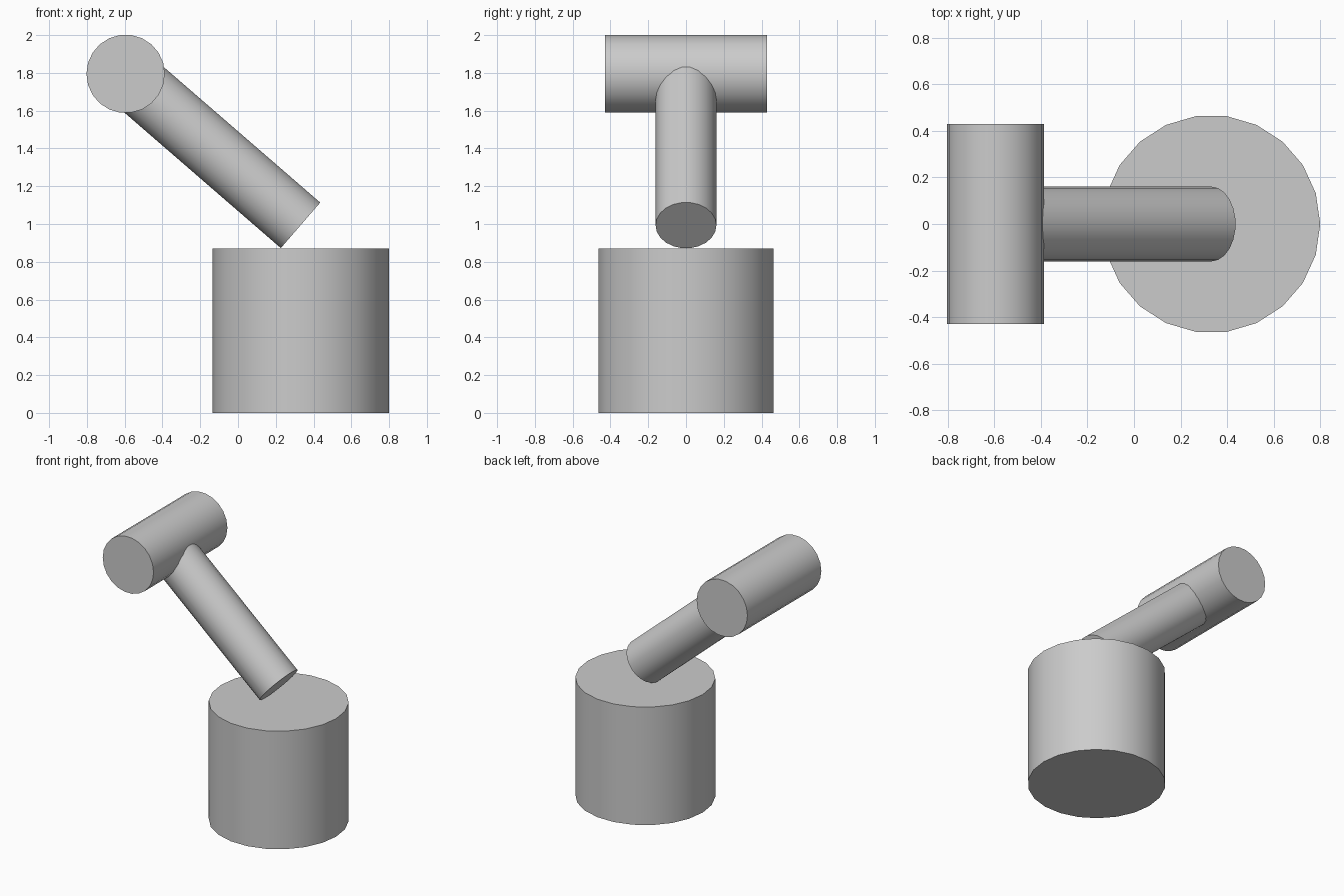
import bpy
import bmesh
import math
from mathutils import Vector

cube = bpy.data.objects.get("Cube")
if cube:
    bpy.data.objects.remove(cube, do_unlink=True)

SIDES = 22

grey = bpy.data.materials.new("plain grey")
grey.use_nodes = True
colour = (0.6, 0.6, 0.6, 1)
grey.diffuse_color = colour
grey.node_tree.nodes["Principled BSDF"].inputs["Base Color"].default_value = colour


def cylinder(name, start, end, radius, corner):
    """Capped cylinder from start to end; one side edge points along corner."""
    start, end, u = Vector(start), Vector(end), Vector(corner)
    v = (end - start).normalized().cross(u)
    bm = bmesh.new()
    ring = []
    for i in range(SIDES):
        a = math.tau * i / SIDES
        ring.append(bm.verts.new(start + radius * (math.cos(a) * u + math.sin(a) * v)))
    cap = bm.faces.new(ring)
    grown = bmesh.ops.extrude_face_region(bm, geom=[cap], use_keep_orig=True)["geom"]
    moved = [g for g in grown if isinstance(g, bmesh.types.BMVert)]
    bmesh.ops.translate(bm, verts=moved, vec=end - start)
    bmesh.ops.recalc_face_normals(bm, faces=bm.faces[:])
    mesh = bpy.data.meshes.new(name)
    bm.to_mesh(mesh)
    bm.free()
    mesh.materials.append(grey)
    obj = bpy.data.objects.new(name, mesh)
    bpy.context.collection.objects.link(obj)
    bpy.ops.object.select_all(action="DESELECT")
    obj.select_set(True)
    bpy.context.view_layer.objects.active = obj
    bpy.ops.object.shade_smooth_by_angle(angle=math.radians(30))
    return obj


# Upright block the mallet leans over
cylinder("base_block", (0.332, 0, 0), (0.332, 0, 0.87), 0.468, (1, 0, 0))

# Mallet head lying along y, and the handle sloping down from its middle
head_centre = (-0.595, 0, 1.795)
cylinder("mallet_head", (-0.595, -0.43, 1.795), (-0.595, 0.43, 1.795), 0.2075, (1, 0, 0))
cylinder("mallet_handle", (0.331, 0, 0.993), head_centre, 0.161, (0, 1, 0))
